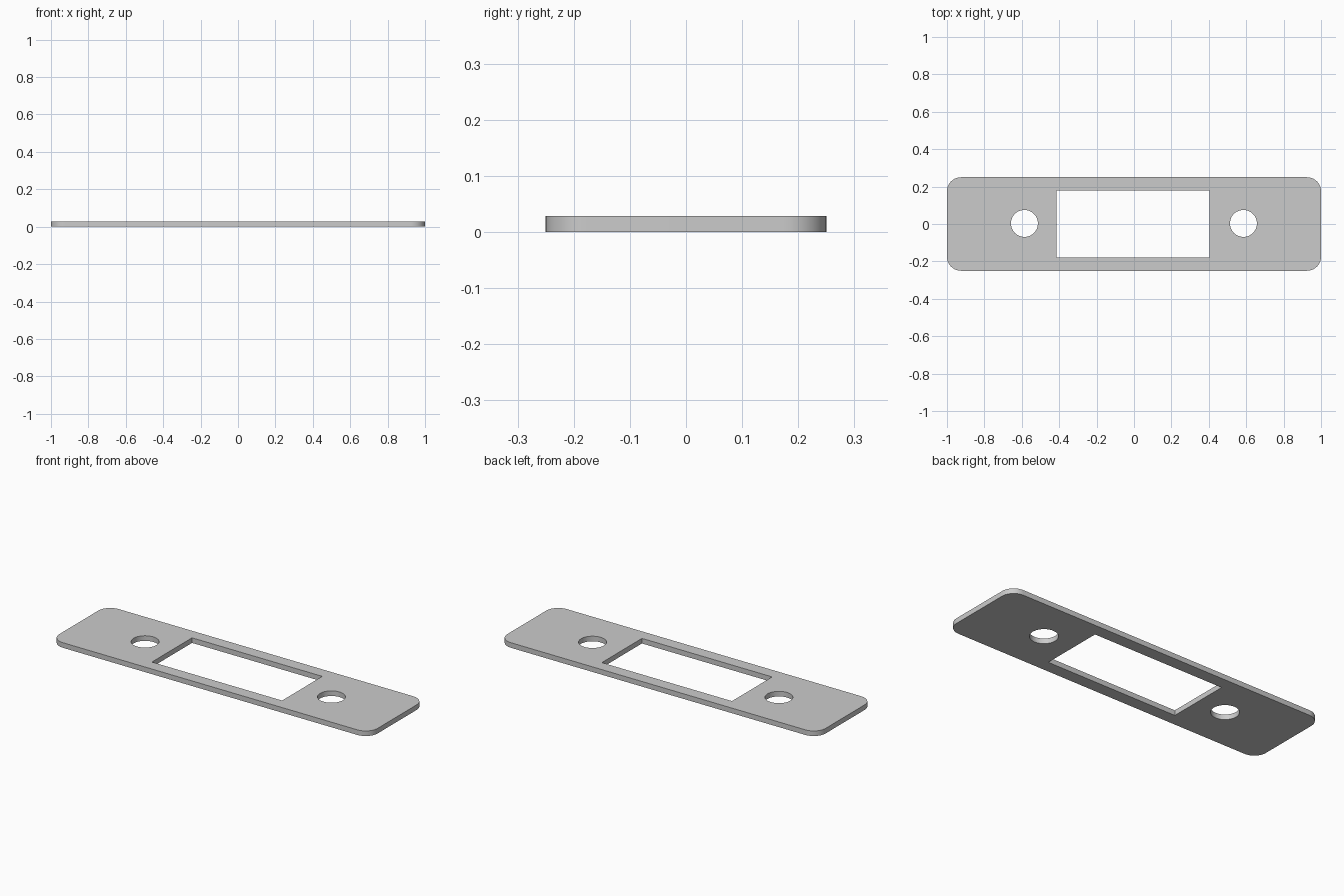
import bpy, bmesh
from math import sin, cos, pi, radians

if "Cube" in bpy.data.objects:
    bpy.data.objects.remove(bpy.data.objects["Cube"])

THICK = 0.029


def arc(cx, cy, r, a0, a1, n):
    return [(cx + r * cos(a0 + (a1 - a0) * i / n), cy + r * sin(a0 + (a1 - a0) * i / n))
            for i in range(n + 1)]


def rounded_rect(hx, hy, r, n=12):
    pts = []
    for k, (sx, sy) in enumerate([(1, 1), (-1, 1), (-1, -1), (1, -1)]):
        pts += arc(sx * (hx - r), sy * (hy - r), r, k * pi / 2, (k + 1) * pi / 2, n)
    return pts


def circle(cx, cy, r, n=48):
    return arc(cx, cy, r, 0, 2 * pi, n)[:-1]


# Plate outline, latch window and two screw holes
loops = [
    rounded_rect(1.0, 0.25, 0.075),
    [(-0.415, -0.18), (0.403, -0.18), (0.403, 0.18), (-0.415, 0.18)],
    circle(-0.586, 0.003, 0.072),
    circle(0.585, 0.003, 0.072),
]

# Fill the profile around its openings, then extrude upward
bm = bmesh.new()
edges = []
for pts in loops:
    vs = [bm.verts.new((x, y, 0)) for x, y in pts]
    edges += [bm.edges.new((vs[i - 1], vs[i])) for i in range(len(vs))]
bmesh.ops.triangle_fill(bm, edges=edges, use_beauty=True, normal=(0, 0, 1))
top = bmesh.ops.extrude_face_region(bm, geom=bm.faces[:], use_keep_orig=True)
bmesh.ops.translate(bm, vec=(0, 0, THICK),
                    verts=[g for g in top["geom"] if isinstance(g, bmesh.types.BMVert)])
bmesh.ops.recalc_face_normals(bm, faces=bm.faces[:])

mesh = bpy.data.meshes.new("strike_plate")
bm.to_mesh(mesh)
bm.free()
plate = bpy.data.objects.new("strike_plate", mesh)
bpy.context.collection.objects.link(plate)

# Smooth round walls, crisp rims
bpy.context.view_layer.objects.active = plate
plate.select_set(True)
bpy.ops.object.shade_smooth_by_angle(angle=radians(30))
